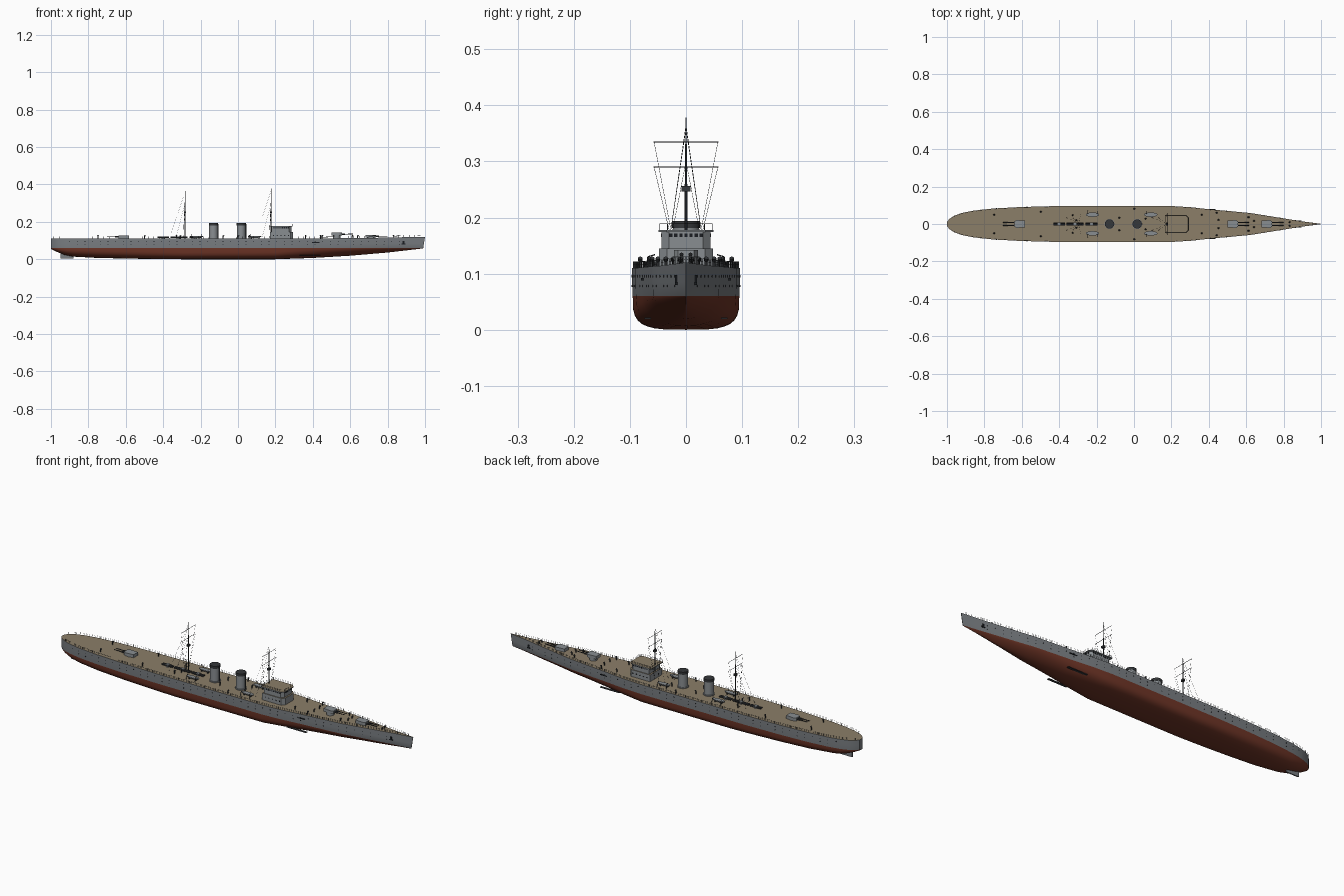
import bpy, bmesh, math
from mathutils import Vector, Matrix

if "Cube" in bpy.data.objects:
    bpy.data.objects.remove(bpy.data.objects["Cube"])

def material(name, r, g, b):
    m = bpy.data.materials.new(name)
    m.diffuse_color = (r, g, b, 1)
    m.use_nodes = True
    m.node_tree.nodes["Principled BSDF"].inputs["Base Color"].default_value = m.diffuse_color
    return m

GREY = material("hull grey", .19, .205, .22)
RED = material("bottom red", .16, .036, .02)
TAN = material("deck tan", .26, .21, .14)
LIGHT = material("upper works grey", .25, .27, .285)
DARK = material("dark fittings", .035, .038, .042)
BLACK = material("window black", .01, .012, .015)

# ---- helpers: every part is gathered in a bmesh, then made into an object
def finish(name, bm, *mats, smooth=False):
    bmesh.ops.recalc_face_normals(bm, faces=bm.faces)
    me = bpy.data.meshes.new(name)
    bm.to_mesh(me)
    bm.free()
    for m in mats:
        me.materials.append(m)
    ob = bpy.data.objects.new(name, me)
    bpy.context.collection.objects.link(ob)
    if smooth:
        bpy.ops.object.select_all(action='DESELECT')
        ob.select_set(True)
        bpy.context.view_layer.objects.active = ob
        bpy.ops.object.shade_smooth_by_angle(angle=math.radians(35))
    return ob

def paint(geom, mi):
    for f in {f for v in geom['verts'] for f in v.link_faces}:
        f.material_index = mi

def box(bm, x0, x1, y0, y1, z0, z1, mi=0):
    m = Matrix.Translation(((x0+x1)/2, (y0+y1)/2, (z0+z1)/2)) @ Matrix.Diagonal((x1-x0, y1-y0, z1-z0, 1))
    paint(bmesh.ops.create_cube(bm, size=1, matrix=m), mi)

def rod(bm, p, q, r, r2=None, n=6, mi=0):
    p, q = Vector(p), Vector(q)
    d = q - p
    m = Matrix.Translation((p+q)/2) @ d.to_track_quat('Z', 'Y').to_matrix().to_4x4()
    paint(bmesh.ops.create_cone(bm, cap_ends=True, segments=n, radius1=r, radius2=r if r2 is None else r2,
                                depth=d.length, matrix=m), mi)

def prism(bm, outline, z0, z1, side=0, top=0):
    lo = [bm.verts.new((x, y, z0)) for x, y in outline]
    hi = [bm.verts.new((x, y, z1)) for x, y in outline]
    bm.faces.new(lo).material_index = side
    bm.faces.new(hi).material_index = top
    for i in range(len(lo)):
        j = (i+1) % len(lo)
        bm.faces.new((lo[i], lo[j], hi[j], hi[i])).material_index = side

def interp(table, x):
    for (a, va), (b, vb) in zip(table, table[1:]):
        if x <= b:
            return va + (vb-va)*(x-a)/(b-a)
    return table[-1][1]

# ---- hull lines: half breadth, keel height, deck height
WIDTH = [(-1, .012), (-.985, .029), (-.96, .045), (-.92, .059), (-.86, .071), (-.75, .083), (-.6, .091),
         (-.4, .096), (.2, .096), (.3, .09), (.42, .077), (.5, .07), (.62, .059), (.7, .046),
         (.8, .03), (.9, .014), (.99, .001)]
KEEL = [(-1, .055), (-.97, .04), (-.93, .024), (-.88, .014), (-.75, .007), (-.5, .002), (-.3, 0), (.2, 0),
        (.4, .007), (.6, .019), (.8, .036), (.99, .058)]
DECK = [(-1, .11), (.3, .11), (.7, .114), (.99, .12)]
FULL = [(-1, .9), (-.7, .7), (-.3, .55), (.2, .58), (.5, 1.1), (.99, 1.8)]
WATER = .06
width = lambda x: interp(WIDTH, x)
deck = lambda x: interp(DECK, x)

def section(x):
    w, zk, p = width(x), interp(KEEL, x), interp(FULL, x)
    pts = []
    for i in range(9):
        a = math.pi/2*i/8
        pts.append((w*.99*max(math.sin(a), 0)**p, WATER-(WATER-zk)*max(math.cos(a), 0)**p))
    pts += [(w, .085), (w, deck(x))]
    return pts

xs = sorted({x for x, _ in WIDTH} | {x for x, _ in KEEL} | {-.2, -.1, 0, .1, .25, .35, .55, .75, .85, .95})
bm = bmesh.new()
rings = []
for x in xs:
    pts = section(x)
    loop = [(-y, z) for y, z in reversed(pts[1:])] + pts
    rake = max(0, (x-.9)/.09)
    rings.append([bm.verts.new((x+rake*.01*max(0, (z-WATER)/WATER), y, z)) for y, z in loop])
for a, b in zip(rings, rings[1:]):
    for i in range(len(a)):
        j = (i+1) % len(a)
        f = bm.faces.new((a[i], a[j], b[j], b[i]))
        zc = f.calc_center_median().z
        f.material_index = 2 if j == 0 else (1 if zc < WATER else 0)
for r in (rings[0], rings[-1]):
    bm.faces.new(r)
finish("hull", bm, GREY, RED, TAN, smooth=True)

# rudder and bilge fins
bm = bmesh.new()
box(bm, -.95, -.88, -.003, .003, .004, .04)
finish("rudder", bm, GREY)
bm = bmesh.new()
for s in (-1, 1):
    box(bm, .33, .44, s*.068-.006, s*.068+.006, .019, .022)
finish("bilge_fins", bm, DARK)

# portholes, anchors and side slots
bm = bmesh.new()
for s in (-1, 1):
    for i in range(44):
        x = -.9 + i*.041
        for z in ((.095, .078) if i % 3 else (.095,)):
            y = s*width(x)
            rod(bm, (x, y-s*.002, z), (x, y+s*.0008, z), .0022, n=8)
    y = s*width(.885)
    box(bm, .88, .89, y-.003, y+.003, .08, .098)
    box(bm, .875, .895, y-.003, y+.003, .08, .085)
    y = s*width(.415)
    box(bm, .395, .435, y-.003, y+.003, .088, .092)
finish("portholes_and_anchors", bm, BLACK)

# deck railing
bm = bmesh.new()
for s in (-1, 1):
    prev = None
    for i in range(67):
        x = -.985 + i*.0297
        p = Vector((x, s*max(width(x)-.002, .001), deck(x)))
        rod(bm, p, p+Vector((0, 0, .011)), .0006, n=4)
        if prev:
            for h in (.006, .011):
                rod(bm, prev+Vector((0, 0, h)), p+Vector((0, 0, h)), .0003, n=3)
        prev = p
finish("deck_railing", bm, DARK)

# bridge: two storeys with chamfered front, tan ledge and roof
def house(x0, x1, w, c=.014):
    return [(x0, -w), (x1-c, -w), (x1, -w+c), (x1, w-c), (x1-c, w), (x0, w)]
bm = bmesh.new()
prism(bm, house(.172, .294, .048), .108, .145, 0, 1)
prism(bm, house(.18, .286, .044), .145, .174, 0, 1)
prism(bm, house(.166, .292, .049), .174, .178, 0, 1)
finish("bridge", bm, LIGHT, TAN)
bm = bmesh.new()
for i in range(7):
    y = -.027 + i*.009
    box(bm, .285, .2868, y-.003, y+.003, .165, .172)
for s in (-1, 1):
    for i in range(8):
        x = .192 + i*.011
        box(bm, x-.0035, x+.0035, s*.044-.0008, s*.044+.0008, .165, .172)
    for i in range(5):
        x = .19 + i*.02
        rod(bm, (x, s*.047, .128), (x, s*.0488, .128), .003, n=8)
finish("bridge_windows", bm, BLACK)
bm = bmesh.new()
path = house(.168, .29, .047)
for (ax, ay), (bx, by) in zip(path, path[1:]+path[:1]):
    rod(bm, (ax, ay, .178), (ax, ay, .189), .0006, n=4)
    for h in (.184, .189):
        rod(bm, (ax, ay, h), (bx, by, h), .0004, n=4)
finish("bridge_railing", bm, DARK)

# funnels with dark caps
for name, x in (("aft_funnel", -.131), ("forward_funnel", .017)):
    bm = bmesh.new()
    rod(bm, (x, 0, .108), (x, 0, .115), .027, n=24)
    rod(bm, (x, 0, .11), (x, 0, .183), .0235, n=24)
    rod(bm, (x, 0, .181), (x, 0, .194), .025, n=24, mi=1)
    rod(bm, (x+.026, 0, .11), (x+.026, 0, .188), .002, mi=1)
    finish(name, bm, LIGHT, DARK, smooth=True)

# twin gun turrets
def turret(name, x, d, z):
    bm = bmesh.new()
    rod(bm, (x, 0, .108), (x, 0, z), .019, n=20)
    a, h = .028, .016
    prism(bm, [(x-d*a, -.018), (x+d*.016, -.021), (x+d*a, -.014), (x+d*a, .014), (x+d*.016, .021), (x-d*a, .018)],
          z, z+h)
    for s in (-1, 1):
        rod(bm, (x+d*.026, s*.008, z+.008), (x+d*.045, s*.008, z+.008), .0038, n=8, mi=1)
        rod(bm, (x+d*.04, s*.008, z+.008), (x+d*.088, s*.008, z+.009), .0022, .0016, n=8, mi=1)
    finish(name, bm, LIGHT, DARK)
turret("forward_turret", .71, 1, .115)
turret("raised_turret", .528, 1, .126)
turret("aft_turret", -.612, -1, .112)

# centreline torpedo tubes
bm = bmesh.new()
for x0, x1 in ((-.43, -.37), (-.36, -.27), (-.26, -.195)):
    xm = (x0+x1)/2
    rod(bm, (xm, 0, .108), (xm, 0, .114), .009, n=12, mi=1)
    for y in (-.005, .005):
        rod(bm, (x0, y, .117), (x1, y, .117), .004, n=8)
    box(bm, xm-.008, xm+.008, -.008, .008, .114, .123, 1)
finish("torpedo_tubes", bm, DARK, LIGHT)

# boats on chocks with davits
for bx, label in ((-.222, "aft"), (.09, "forward")):
    for s, side in ((-1, "right"), (1, "left")):
        bm = bmesh.new()
        m = Matrix.Translation((bx, s*.05, .124)) @ Matrix.Diagonal((.036, .012, .011, 1))
        bmesh.ops.create_uvsphere(bm, u_segments=16, v_segments=8, radius=1, matrix=m)
        for v in bm.verts:
            v.co.z = min(v.co.z, .1245)
        for dx in (-.018, .018):
            box(bm, bx+dx-.002, bx+dx+.002, s*.05-.007, s*.05+.007, .108, .119, 1)
            rod(bm, (bx+dx*1.4, s*.07, .109), (bx+dx*1.4, s*.068, .13), .0011, mi=1)
            rod(bm, (bx+dx*1.4, s*.068, .13), (bx+dx*1.4, s*.055, .134), .0011, mi=1)
        finish(f"{label}_{side}_boat", bm, LIGHT, DARK)

# ventilators and bollards along the deck
bm = bmesh.new()
for s in (-1, 1):
    for x, k in ((-.75, .6), (-.5, .7), (-.33, .5), (-.31, .2), (-.08, .35), (0, .85), (.06, .3), (.36, .6), (.44, .8),
                 (.45, .3), (.61, .6), (.64, .3), (.83, .4)):
        y = s*k*width(x)
        rod(bm, (x, y, .108), (x, y, .125), .0025, n=8)
        rod(bm, (x, y, .123), (x+.004, y, .128), .004, n=8)
finish("ventilators", bm, DARK)

# masts with yards, lookout and rigging
for name, x, top in (("fore", .177, .378), ("main", -.283, .371)):
    bm = bmesh.new()
    rod(bm, (x, 0, .108), (x, 0, .26), .0032, .0026, n=8)
    rod(bm, (x, 0, .26), (x, 0, top), .002, .0009, n=8)
    box(bm, x-.006, x+.006, -.008, .008, .246, .256)
    for z in (.29, .335):
        rod(bm, (x, -.058, z), (x, .058, z), .0009)
    finish(name+"_mast", bm, DARK)
    bm = bmesh.new()
    for s in (-1, 1):
        rod(bm, (x, 0, top-.012), (x-.085, s*.037, .11), .0004, n=3)
        rod(bm, (x, 0, .3), (x-.05, s*.037, .11), .0004, n=3)
        for z in (.29, .335):
            rod(bm, (x, s*.057, z), (x-.01, s*.015, .115), .0004, n=3)
    finish(name+"_rigging", bm, DARK)
